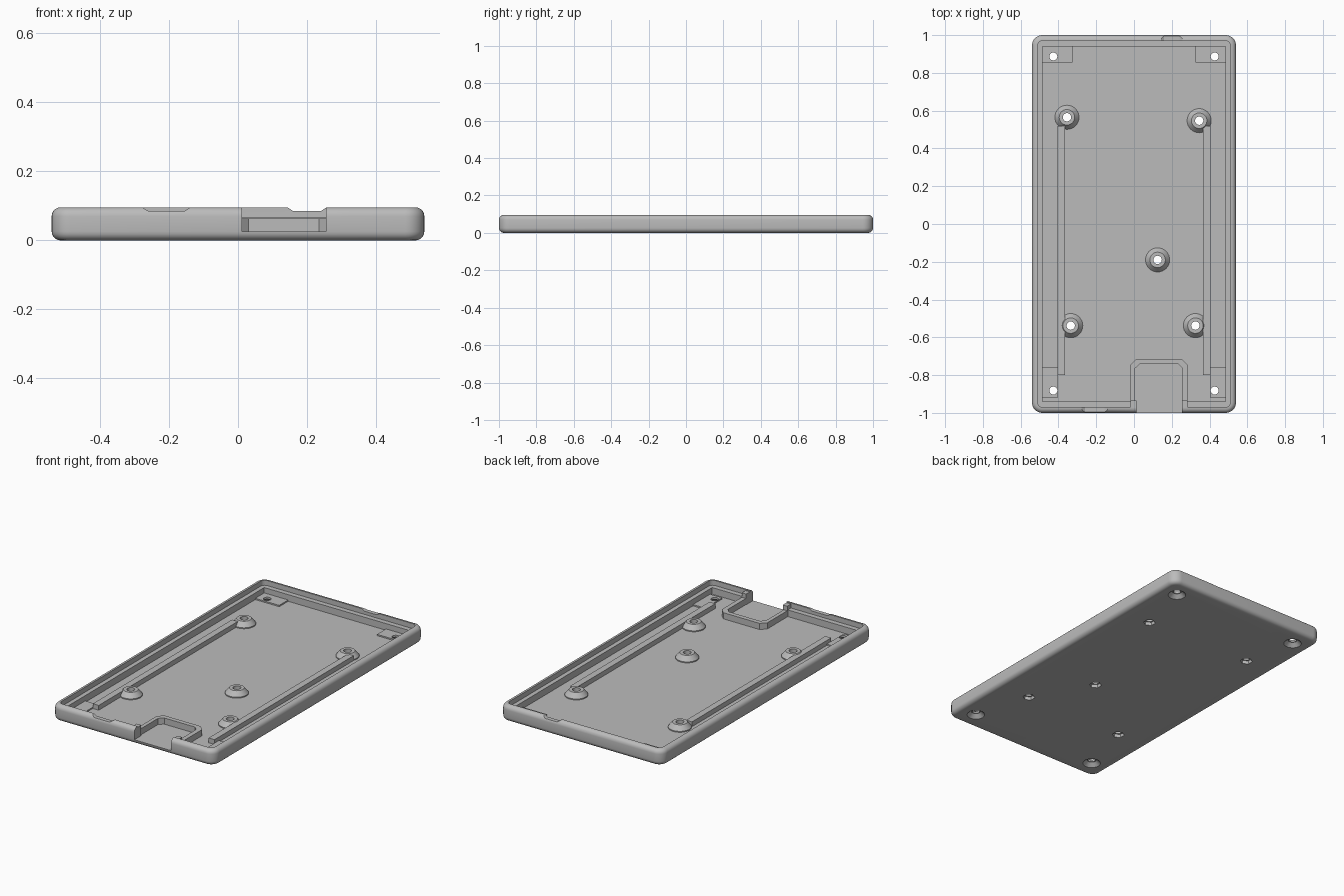
import bpy, bmesh, math
from mathutils import Matrix

cube = bpy.data.objects.get("Cube")
if cube:
    bpy.data.objects.remove(cube)

grey = bpy.data.materials.new("light grey plastic")
grey.use_nodes = True
grey.diffuse_color = (0.5, 0.5, 0.5, 1)
grey.node_tree.nodes["Principled BSDF"].inputs["Base Color"].default_value = (0.5, 0.5, 0.5, 1)

FLOOR, LEDGE, TOP = 0.026, 0.066, 0.096
HOLE = 0.022


def make(name, bm, helper=False):
    bmesh.ops.recalc_face_normals(bm, faces=bm.faces[:])
    mesh = bpy.data.meshes.new(name)
    bm.to_mesh(mesh)
    bm.free()
    mesh.materials.append(grey)
    ob = bpy.data.objects.new(name, mesh)
    bpy.context.collection.objects.link(ob)
    if helper:
        ob.hide_render = True
        ob.hide_set(True)
    return ob


def box_bm(x0, x1, y0, y1, z0, z1):
    bm = bmesh.new()
    bmesh.ops.create_cube(bm, size=1, matrix=Matrix.Translation(
        ((x0 + x1) / 2, (y0 + y1) / 2, (z0 + z1) / 2)) @ Matrix.Diagonal((x1 - x0, y1 - y0, z1 - z0, 1)))
    return bm


def prism_bm(points, direction):
    bm = bmesh.new()
    face = bm.faces.new([bm.verts.new(p) for p in points])
    ext = bmesh.ops.extrude_face_region(bm, geom=[face])
    bmesh.ops.translate(bm, vec=direction, verts=[v for v in ext["geom"] if isinstance(v, bmesh.types.BMVert)])
    return bm


def cone_bm(x, y, z0, z1, r0, r1, sides=32):
    bm = bmesh.new()
    bmesh.ops.create_cone(bm, cap_ends=True, segments=sides, radius1=r0, radius2=r1, depth=z1 - z0,
                          matrix=Matrix.Translation((x, y, (z0 + z1) / 2)))
    return bm


def round_edges(bm, vertical, radius, segments):
    edges = []
    for e in bm.edges:
        a, b = e.verts
        upright = abs(a.co.z - b.co.z) > 0.01
        if upright == vertical:
            edges.append(e)
    bmesh.ops.bevel(bm, geom=edges, offset=radius, segments=segments, profile=0.5, affect="EDGES")


def smooth(ob):
    bpy.ops.object.select_all(action="DESELECT")
    ob.select_set(True)
    bpy.context.view_layer.objects.active = ob
    bpy.ops.object.shade_smooth_by_angle(angle=math.radians(30))


# Rounded outer shell
bm = box_bm(-0.54, 0.54, -1, 1, 0, TOP)
round_edges(bm, True, 0.055, 8)
round_edges(bm, False, 0.026, 5)
tray = make("tray_shell", bm)

cutters = []


def cut(name, bm):
    cutters.append(make(name, bm, True))


# Stepped interior: upper lip recess and main cavity
bm = box_bm(-0.51, 0.51, -0.97, 0.97, LEDGE, 0.2)
round_edges(bm, True, 0.025, 5)
cut("lip_cutter", bm)
cut("cavity_cutter", box_bm(-0.484, 0.484, -0.94, 0.94, FLOOR, 0.2))
# Port opening in the front wall
cut("port_cutter", box_bm(0.012, 0.255, -1.1, -0.9, FLOOR, 0.2))


# Shallow trapezoid pry notches in the rim
def notch(name, x0, x1, y):
    cut(name, prism_bm([(x0 - 0.015, y, 0.101), (x0 + 0.01, y, 0.085),
                        (x1 - 0.01, y, 0.085), (x1 + 0.015, y, 0.101)], (0, 0.1, 0)))


notch("front_notch_cutter", -0.27, -0.145, -1.05)
notch("back_notch_cutter", 0.15, 0.25, 0.95)

corner_screws = [(s * 0.427, y) for s in (-1, 1) for y in (0.887, -0.882)]
standoffs = [(-0.355, 0.565), (0.345, 0.547), (0.125, -0.19), (-0.335, -0.538), (0.325, -0.538)]

# Countersunk corner holes and hexagonal pockets below the standoffs
for x, y in corner_screws:
    cut("screw_hole_cutter", cone_bm(x, y, -0.05, 0.1, 0.021, 0.021))
    cut("countersink_cutter", cone_bm(x, y, -0.004, 0.022, 0.054, 0.026))
for x, y in standoffs:
    cut("standoff_hole_cutter", cone_bm(x, y, -0.05, 0.1, HOLE, HOLE))
    cut("hex_pocket_cutter", cone_bm(x, y, -0.01, 0.02, 0.034, 0.034, 6))

for c in cutters:
    mod = tray.modifiers.new(c.name, "BOOLEAN")
    mod.operation = "DIFFERENCE"
    mod.solver = "EXACT"
    mod.object = c
bpy.context.view_layer.update()
baked = bpy.data.meshes.new_from_object(tray.evaluated_get(bpy.context.evaluated_depsgraph_get()))
tray.modifiers.clear()
tray.data = baked
for c in cutters:
    bpy.data.objects.remove(c)
smooth(tray)

# Conical hollow standoffs, turned from a profile
for i, (x, y) in enumerate(standoffs):
    bm = bmesh.new()
    profile = [(HOLE, FLOOR - 0.004), (0.064, FLOOR - 0.004), (0.064, FLOOR + 0.006),
               (0.041, 0.06), (HOLE, 0.06)]
    verts = [bm.verts.new((r, 0, z)) for r, z in profile]
    edges = [bm.edges.new((verts[k], verts[(k + 1) % 5])) for k in range(5)]
    bmesh.ops.spin(bm, geom=verts + edges, cent=(0, 0, 0), axis=(0, 0, 1), angle=math.tau, steps=32)
    bmesh.ops.remove_doubles(bm, verts=bm.verts[:], dist=0.0001)
    bmesh.ops.translate(bm, vec=(x, y, 0), verts=bm.verts[:])
    smooth(make(f"standoff_{i + 1}", bm))

# Long side rails and corner pads, mirrored left and right
for s, side in ((1, "left"), (-1, "right")):
    def mirrored(name, x0, x1, *rest):
        a, b = sorted((s * x0, s * x1))
        return make(f"{side}_{name}", box_bm(a, b, *rest))

    mirrored("rail", 0.365, 0.404, -0.8, 0.52, FLOOR - 0.003, 0.055)
    pads = [mirrored("back_pad", 0.325, 0.488, 0.855, 0.944, FLOOR - 0.003, 0.034),
            mirrored("front_pad", 0.404, 0.488, -0.92, -0.757, FLOOR - 0.003, 0.034)]
    for pad, y in zip(pads, (0.887, -0.882)):
        drill = make("pad_drill", cone_bm(s * 0.427, y, 0, 0.1, 0.021, 0.021), True)
        mod = pad.modifiers.new("drill", "BOOLEAN")
        mod.solver = "EXACT"
        mod.object = drill
    # Door jamb beside the port opening
    x0, x1 = (0.255, 0.284) if s > 0 else (-0.018, 0.012)
    make(f"{side}_port_jamb", box_bm(x0, x1, -0.972, -0.935, FLOOR - 0.003, 0.09))

# Chamfered wall around the port: outer outline, then inner outline back
outer = [(-0.018, -0.945), (-0.018, -0.745), (0.012, -0.715), (0.252, -0.715), (0.284, -0.745), (0.284, -0.945)]
inner = [(0.257, -0.945), (0.257, -0.765), (0.235, -0.742), (0.03, -0.742), (0.005, -0.765), (0.005, -0.945)]
make("port_wall", prism_bm([(x, y, FLOOR - 0.003) for x, y in outer + inner], (0, 0, 0.063 - FLOOR + 0.003)))
